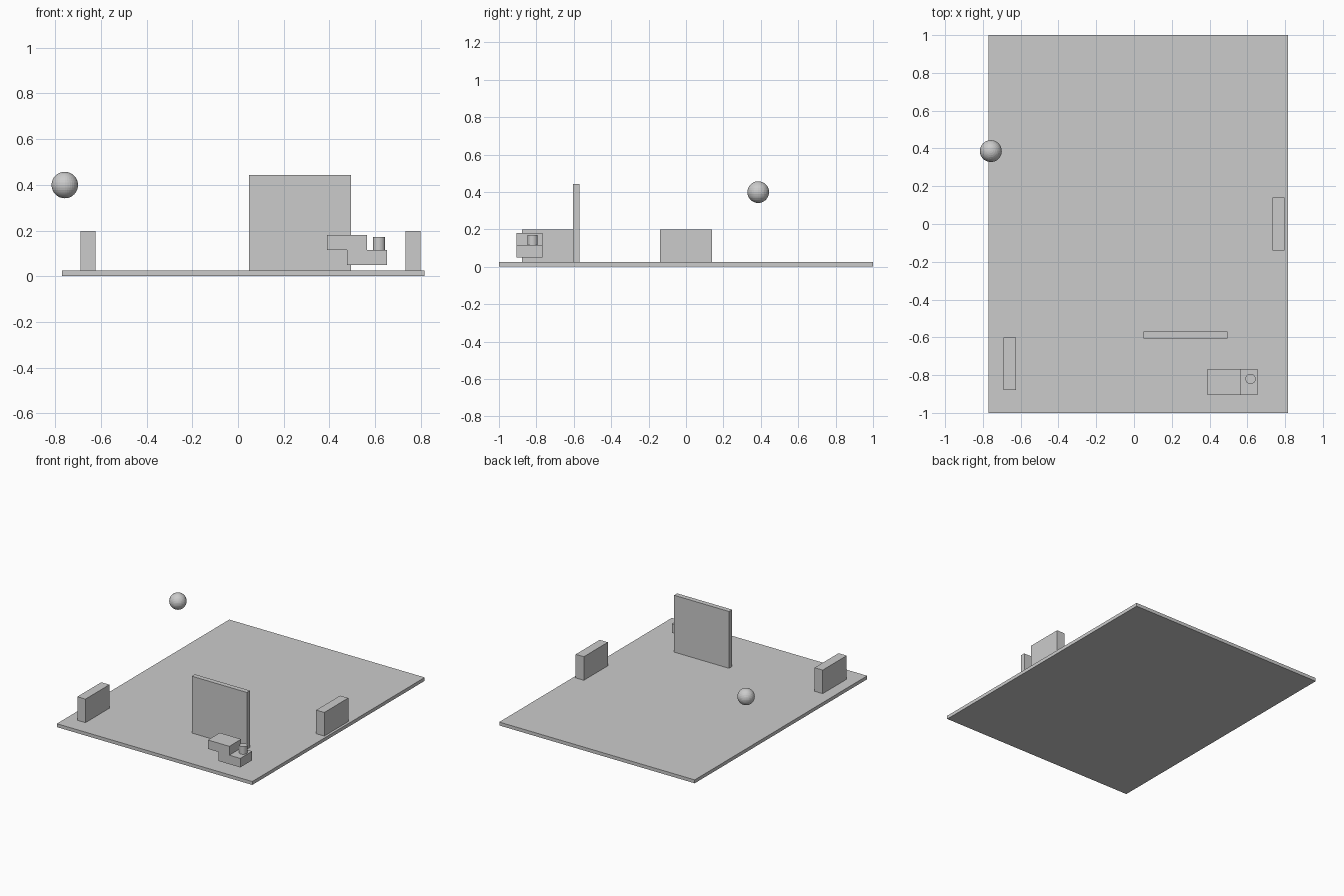
import bpy

if "Cube" in bpy.data.objects:
    bpy.data.objects.remove(bpy.data.objects["Cube"])


def box(name, x, y, z):
    """Box spanning the (min, max) range on each axis."""
    spans = (x, y, z)
    bpy.ops.mesh.primitive_cube_add(size=1, location=[(a + b) / 2 for a, b in spans])
    ob = bpy.context.object
    ob.name = name
    ob.scale = [b - a for a, b in spans]
    bpy.ops.object.transform_apply(location=False, rotation=False, scale=True)
    return ob


TOP = 0.025  # top of the floor slab

# Floor slab
box("floor", (-0.771, 0.816), (-1, 1), (0, TOP))

# Tall thin panel
box("tall_panel", (0.049, 0.495), (-0.605, -0.569), (TOP, 0.442))

# Two matching low walls
for name, cx, cy in (("left_wall", -0.657, -0.739), ("right_wall", 0.765, 0.0)):
    box(name, (cx - 0.033, cx + 0.033), (cy - 0.139, cy + 0.139), (TOP, 0.198))

# Stepped vehicle: two offset blocks hovering over the floor
DEPTH = (-0.906, -0.768)
box("lower_block", (0.477, 0.653), DEPTH, (0.049, 0.115))
box("upper_block", (0.390, 0.564), DEPTH, (0.115, 0.180))

# Small post on the lower block
bpy.ops.mesh.primitive_cylinder_add(vertices=32, radius=0.027, depth=0.057,
                                    location=(0.617, -0.820, 0.1425))
bpy.context.object.name = "post"

# Floating ball
bpy.ops.mesh.primitive_uv_sphere_add(segments=32, ring_count=16, radius=0.058,
                                     location=(-0.758, 0.386, 0.399))
bpy.context.object.name = "ball"
